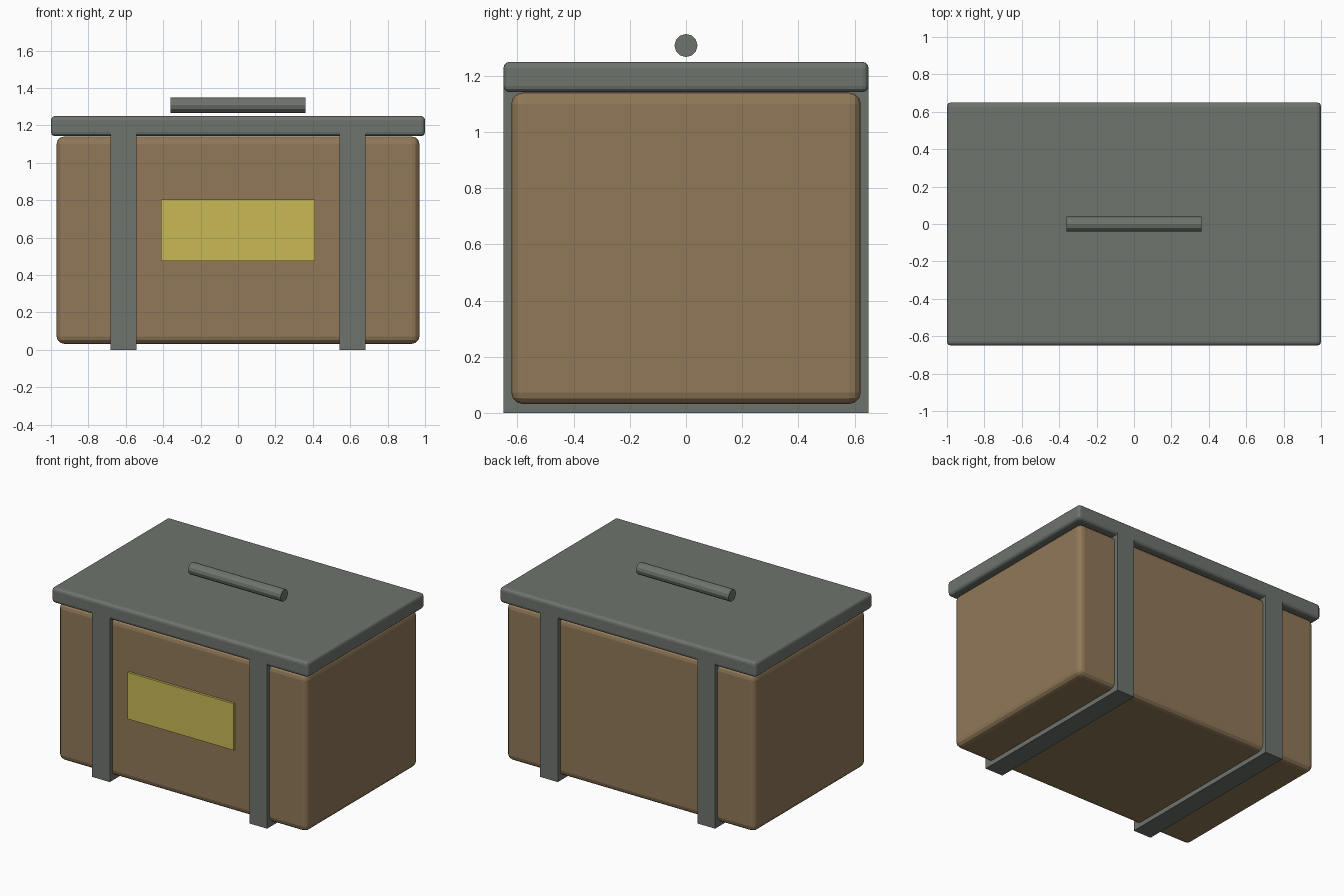
import bpy
import math

cube = bpy.data.objects.get("Cube")
if cube:
    bpy.data.objects.remove(cube, do_unlink=True)


def material(name, rgb):
    mat = bpy.data.materials.new(name)
    mat.use_nodes = True
    color = (*rgb, 1.0)
    mat.diffuse_color = color
    bsdf = next(n for n in mat.node_tree.nodes if n.type == "BSDF_PRINCIPLED")
    bsdf.inputs["Base Color"].default_value = color
    return mat


brown = material("brown wood", (0.28, 0.19, 0.098))
grey = material("grey metal", (0.155, 0.173, 0.155))
yellow = material("yellow label", (0.58, 0.485, 0.09))


def box(name, low, high, mat, bevel=0.0):
    """Axis-aligned box between two corners, with optional rounded edges."""
    center = [(a + b) / 2 for a, b in zip(low, high)]
    bpy.ops.mesh.primitive_cube_add(size=1, location=center)
    obj = bpy.context.object
    obj.name = name
    obj.scale = [b - a for a, b in zip(low, high)]
    bpy.ops.object.transform_apply(location=False, rotation=False, scale=True)
    obj.data.materials.append(mat)
    if bevel:
        mod = obj.modifiers.new("rounded edges", "BEVEL")
        mod.width = bevel
        mod.segments = 3
    return obj


# Chest body and overhanging lid
box("body", (-0.97, -0.622, 0.032), (0.97, 0.622, 1.14), brown, 0.04)
box("lid", (-1, -0.65, 1.142), (1, 0.65, 1.25), grey, 0.022)

# Two straps wrapped around the front, bottom and back
for side, label in ((1, "left"), (-1, "right")):
    x = side * 0.613
    box(label + "_strap", (x - 0.069, -0.65, 0), (x + 0.069, 0.65, 1.17), grey)

# Front label plate
box("label_plate", (-0.413, -0.638, 0.475), (0.413, -0.61, 0.803), yellow)

# Bar handle floating over the lid
bpy.ops.mesh.primitive_cylinder_add(
    vertices=12, radius=0.041, depth=0.72,
    location=(0, 0, 1.308), rotation=(0, math.pi / 2, 0))
handle = bpy.context.object
handle.name = "handle"
handle.data.materials.append(grey)
